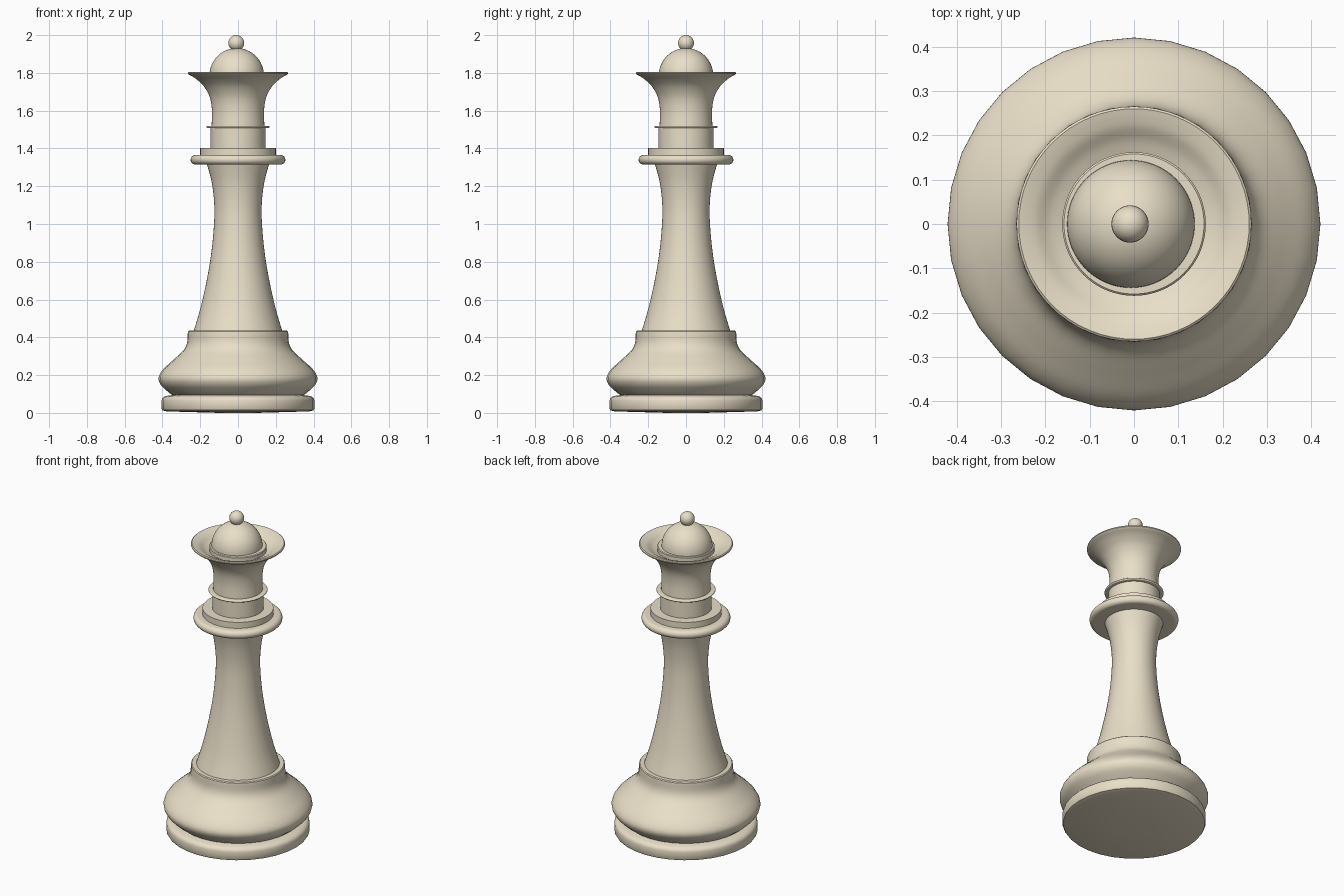
import bpy, bmesh, math

if "Cube" in bpy.data.objects:
    bpy.data.objects.remove(bpy.data.objects["Cube"])


def spline(pts, n=5):
    """Catmull-Rom smoothing of a (radius, height) profile."""
    out = []
    for i in range(len(pts) - 1):
        p0, p1, p2 = pts[max(i - 1, 0)], pts[i], pts[i + 1]
        p3 = pts[min(i + 2, len(pts) - 1)]
        for k in range(n):
            t = k / n
            out.append(tuple(0.5 * (2 * b + (c - a) * t + (2 * a - 5 * b + 4 * c - d) * t * t
                                    + (3 * b - a - 3 * c + d) * t ** 3)
                             for a, b, c, d in zip(p0, p1, p2, p3)))
    return out + [pts[-1]]


def lathe(name, profile, sides=64, cx=0.0):
    """Turn a profile, listed bottom to top, around the z axis."""
    bm = bmesh.new()
    rings = []
    for r, z in profile:
        if r < 1e-5:
            rings.append([bm.verts.new((cx, 0, z))])
        else:
            rings.append([bm.verts.new((cx + r * math.cos(2 * math.pi * i / sides),
                                        r * math.sin(2 * math.pi * i / sides), z))
                          for i in range(sides)])
    for a, b in zip(rings, rings[1:]):
        for i in range(sides):
            j = (i + 1) % sides
            if len(a) == 1:
                bm.faces.new((a[0], b[j], b[i]))
            elif len(b) == 1:
                bm.faces.new((a[i], a[j], b[0]))
            else:
                bm.faces.new((a[i], a[j], b[j], b[i]))
    bmesh.ops.recalc_face_normals(bm, faces=bm.faces)
    me = bpy.data.meshes.new(name)
    bm.to_mesh(me)
    bm.free()
    ob = bpy.data.objects.new(name, me)
    bpy.context.collection.objects.link(ob)
    bpy.ops.object.select_all(action='DESELECT')
    ob.select_set(True)
    bpy.context.view_layer.objects.active = ob
    ob.data.materials.append(mat)
    bpy.ops.object.shade_smooth_by_angle(angle=math.radians(35))
    return ob


def arc(r, cz, a0, a1, n=16, cr=0.0):
    """Arc profile around (cr, cz) from angle a0 to a1 in degrees."""
    pts = []
    for i in range(n + 1):
        a = math.radians(a0 + (a1 - a0) * i / n)
        pts.append((cr + r * math.cos(a), cz + r * math.sin(a)))
    return pts


mat = bpy.data.materials.new("ivory")
mat.diffuse_color = (0.82, 0.74, 0.58, 1)
mat.use_nodes = True
mat.node_tree.nodes["Principled BSDF"].inputs["Base Color"].default_value = mat.diffuse_color

# Foot plate
lathe("foot_plate", [(0, 0), (0.10, 0), (0.38, 0.008), (0.40, 0.014), (0.405, 0.022),
                     (0.405, 0.065), (0.402, 0.075), (0.393, 0.085), (0.378, 0.09),
                     (0.34, 0.095)], 32)

# Bulging base with a stepped top
bulge = spline([(0.345, 0.092), (0.375, 0.115), (0.41, 0.15), (0.42, 0.188), (0.395, 0.232),
                (0.34, 0.283), (0.29, 0.33), (0.27, 0.37), (0.266, 0.42)])
lathe("base_bulge", bulge + [(0.265, 0.43), (0.26, 0.435), (0.23, 0.435)], 32)

# Tapered stem
lathe("stem", spline([(0.235, 0.433), (0.20, 0.55), (0.166, 0.70), (0.141, 0.85), (0.127, 1.0),
                      (0.126, 1.11), (0.139, 1.22), (0.165, 1.318)]))

# Rounded collar and stepped rings above it
lathe("collar", [(0, 1.315)] + arc(0.025, 1.34, -90, 90, 10, 0.226) + [(0, 1.365)])
lathe("collar_step", [(0.20, 1.36), (0.20, 1.402), (0.14, 1.402)])
lathe("neck_band", [(0.145, 1.40), (0.145, 1.51)])
lathe("thin_ring", [(0.14, 1.508)] + arc(0.006, 1.514, -90, 90, 6, 0.161) + [(0.135, 1.52)])

# Flared crown with a hollow dish on top
flare = spline([(0.14, 1.518), (0.138, 1.60), (0.149, 1.67), (0.18, 1.728),
                (0.222, 1.768), (0.258, 1.79)])
dish = spline([(0.248, 1.803), (0.22, 1.793), (0.19, 1.774), (0.162, 1.762)], 4)
lathe("crown", flare + [(0.265, 1.796), (0.265, 1.802), (0.26, 1.806)] + dish
      + [(0.162, 1.785), (0.158, 1.789), (0.13, 1.789)])

# Dome and finial ball, set very slightly off centre
lathe("dome", arc(0.144, 1.787, 0, 90)[:-1] + [(0, 1.931)], cx=-0.007)
ball = arc(0.042, 1.958, -90, 90)
lathe("finial_ball", [(0, 1.916)] + ball[1:-1] + [(0, 2.0)], 32, cx=-0.009)
